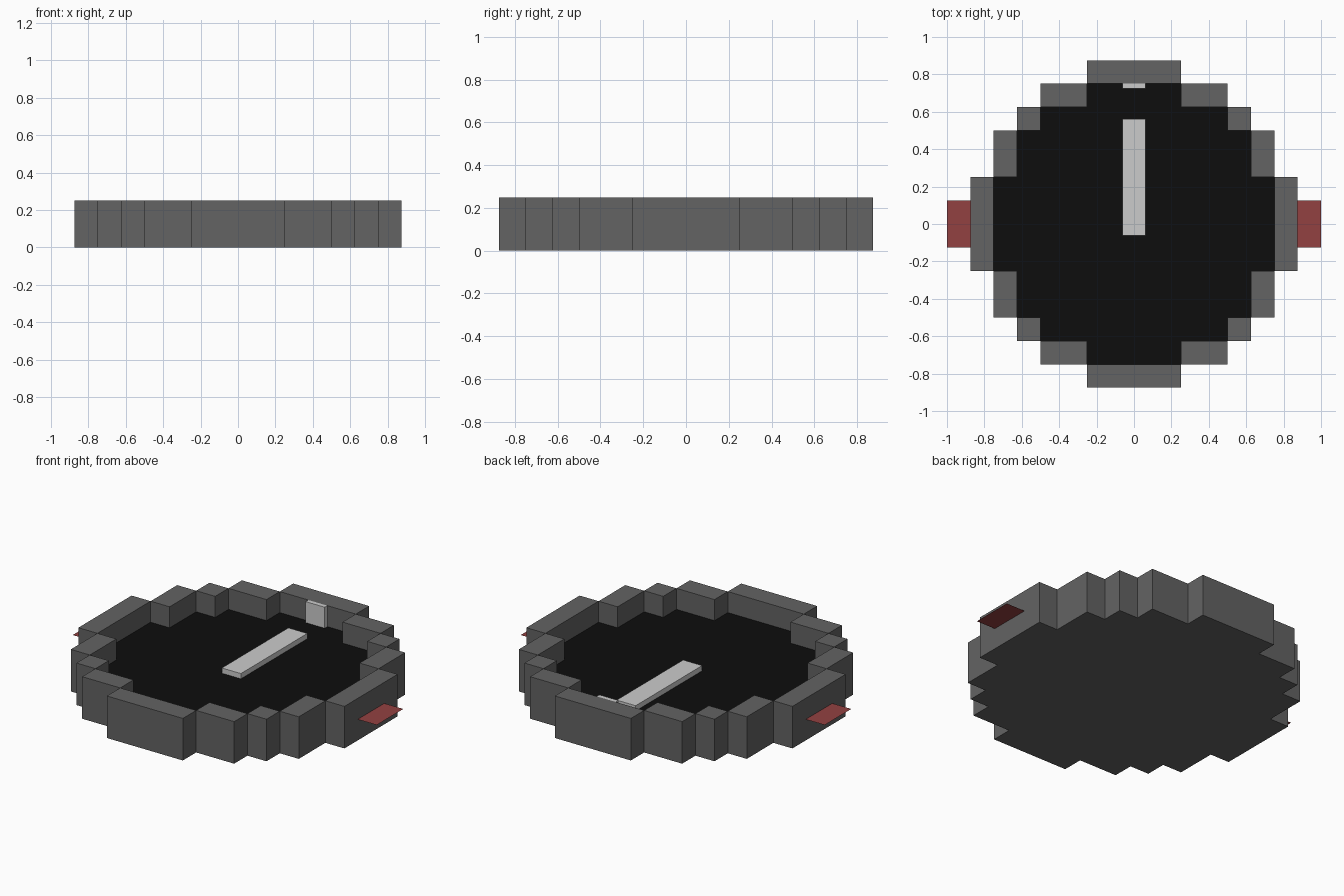
import bpy, bmesh

if "Cube" in bpy.data.objects:
    bpy.data.objects.remove(bpy.data.objects["Cube"])

U = 0.125  # grid unit of the blocky design


def material(name, color):
    m = bpy.data.materials.new(name)
    m.diffuse_color = (*color, 1)
    m.use_nodes = True
    m.node_tree.nodes["Principled BSDF"].inputs["Base Color"].default_value = m.diffuse_color
    return m


GREY = material("stone_grey", (0.125, 0.125, 0.125))
BLACK = material("dial_black", (0.004, 0.004, 0.004))
WHITE = material("hand_white", (0.6, 0.6, 0.6))
RED = material("tab_red", (0.29, 0.053, 0.053))


def finish(name, bm, mat):
    mesh = bpy.data.meshes.new(name)
    bm.to_mesh(mesh)
    bm.free()
    mesh.materials.append(mat)
    obj = bpy.data.objects.new(name, mesh)
    bpy.context.collection.objects.link(obj)
    return obj


def add_box(bm, x, y, z):
    """Add a box given (min, max) along each axis."""
    verts = bmesh.ops.create_cube(bm, size=1)["verts"]
    for v in verts:
        for i, (lo, hi) in enumerate((x, y, z)):
            v.co[i] = hi if v.co[i] > 0 else lo


def box(name, x, y, z, mat):
    bm = bmesh.new()
    add_box(bm, x, y, z)
    return finish(name, bm, mat)


def sheet(name, points, z, mat, down=False):
    bm = bmesh.new()
    face = bm.faces.new([bm.verts.new((x, y, z)) for x, y in points])
    if down:
        face.normal_flip()
    return finish(name, bm, mat)


def quarter_turn(p, times):
    x, y = p
    for _ in range(times):
        x, y = -y, x
    return x, y


# Rim: one quadrant of blocks in grid units, repeated by quarter turns
blocks = [((6, -2), (7, 2)), ((5, 2), (6, 4)), ((4, 4), (5, 5)), ((2, 5), (4, 6))]
rim = bmesh.new()
for turn in range(4):
    for a, b in blocks:
        p, q = quarter_turn(a, turn), quarter_turn(b, turn)
        xs, ys = (sorted((p[i] * U, q[i] * U)) for i in (0, 1))
        add_box(rim, xs, ys, (0, 2 * U))
finish("rim", rim, GREY)

# Stepped outline inside the rim, used by the dial and the underside
steps = [(6, 2), (5, 2), (5, 4), (4, 4), (4, 5), (2, 5), (2, 6)]
outline = [tuple(c * U for c in quarter_turn(p, t)) for t in range(4) for p in steps]
sheet("dial", outline, U, BLACK)
sheet("underside", outline, 0, GREY, down=True)

# Hand lying on the dial, and the marker against the back wall
box("hand", (-U / 2, U / 2), (-U / 2, 4.5 * U), (U, 1.25 * U), WHITE)
box("top_marker", (-U / 2, U / 2), (0.725, 0.75), (U, 2 * U), WHITE)

# Flat side tabs
for name, s in (("left_tab", -1), ("right_tab", 1)):
    x0, x1 = sorted((7 * U * s, 8 * U * s))
    sheet(name, [(x0, -U), (x1, -U), (x1, U), (x0, U)], U, RED)
